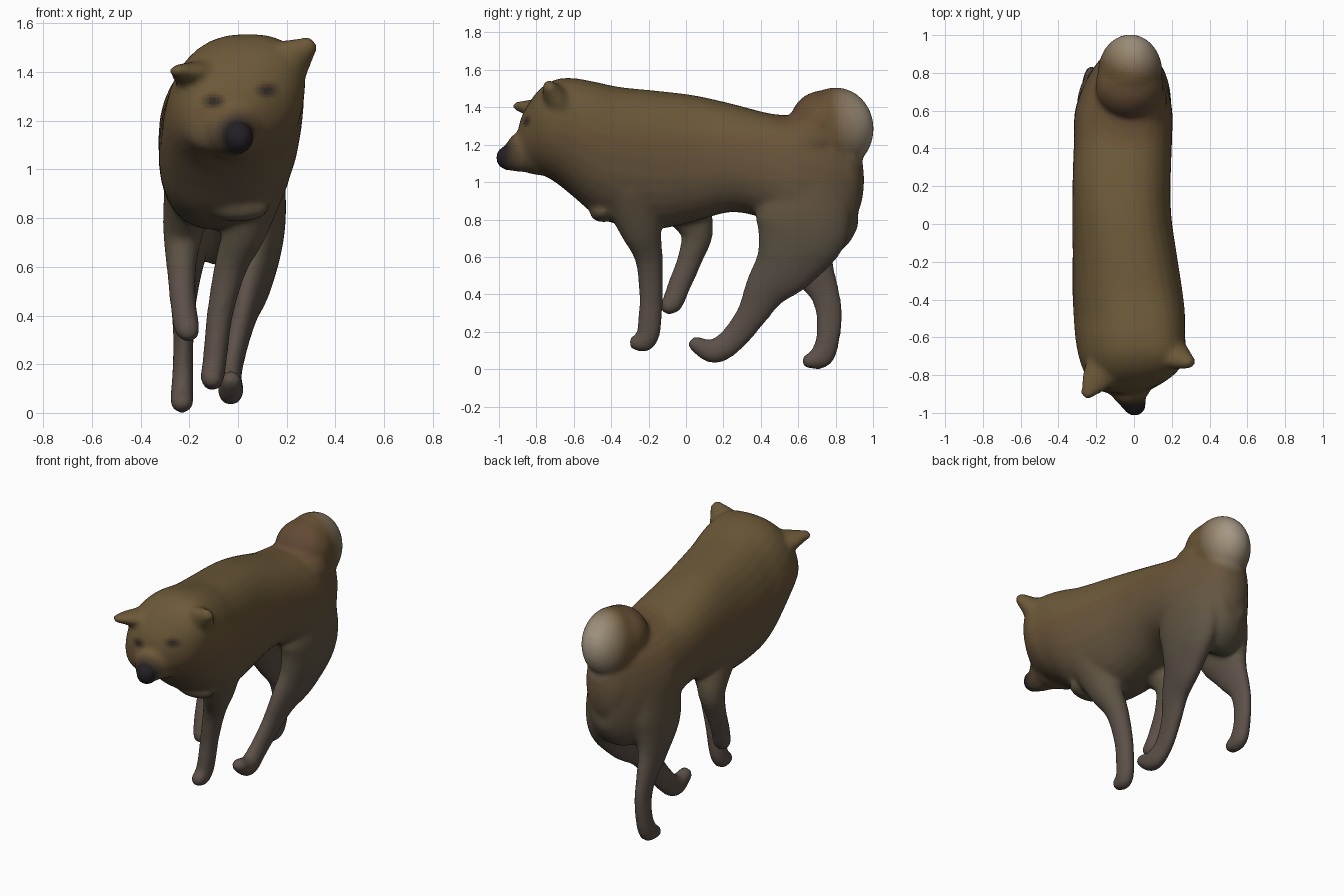
import bpy, bmesh, math
from mathutils import Vector, Matrix

if "Cube" in bpy.data.objects:
    bpy.data.objects.remove(bpy.data.objects["Cube"])

bm = bmesh.new()
SEG = 28


def skin_rings(rings):
    """Bridge rings of points into a closed solid."""
    vs = [[bm.verts.new(p) for p in r] for r in rings]
    faces = []
    for a, b in zip(vs, vs[1:]):
        for i in range(SEG):
            j = (i + 1) % SEG
            faces.append(bm.faces.new((a[i], a[j], b[j], b[i])))
    faces.append(bm.faces.new(vs[0][::-1]))
    faces.append(bm.faces.new(vs[-1]))
    bmesh.ops.recalc_face_normals(bm, faces=faces)


def spline(rows, n=5):
    """Catmull-Rom through rows of numbers."""
    rows = [Vector(r) for r in rows]
    p = [rows[0]] + rows + [rows[-1]]
    out = []
    for i in range(1, len(p) - 2):
        a, b, c, d = p[i - 1:i + 3]
        for k in range(n):
            t = k / n
            out.append(0.5 * (2 * b + (c - a) * t + (2 * a - 5 * b + 4 * c - d) * t * t
                              + (3 * b - a - 3 * c + d) * t ** 3))
    return out + [rows[-1]]


def limb(rows, grow=.004):
    """Tube along (x, y, z, side radius, depth radius) with a domed end."""
    pts = spline([(x, y, z, a + grow, b + grow) for x, y, z, a, b in rows])
    t = (pts[-1] - pts[-2]).to_3d().normalized()
    end = pts[-1]
    for a in (0.45, 0.9, 1.3):
        q = end.copy()
        q[0], q[1], q[2] = Vector(end[:3]) + t * end[4] * math.sin(a)
        q[3], q[4] = end[3] * math.cos(a), end[4] * math.cos(a)
        pts.append(q)
    rings = []
    for i, p in enumerate(pts):
        a, b = pts[max(i - 1, 0)], pts[min(i + 1, len(pts) - 1)]
        t = (Vector(b[:3]) - Vector(a[:3])).normalized()
        u = (Vector((1, 0, 0)) - t * t.x).normalized()
        v = t.cross(u)
        rings.append([Vector(p[:3]) + u * p[3] * math.cos(w) + v * p[4] * math.sin(w)
                      for w in (2 * math.pi * k / SEG for k in range(SEG))])
    skin_rings(rings)


def blob(c, r, tilt=0):
    m = Matrix.Translation(c) @ Matrix.Rotation(tilt, 4, 'X') @ Matrix.Diagonal((*r, 1))
    bmesh.ops.create_uvsphere(bm, u_segments=28, v_segments=16, radius=1, matrix=m)


# Torso, neck and head: y, centre x, bottom z, top z, half width, sideways lean
torso = [(-.895, -.05, 1.12, 1.30, .09, .1), (-.865, -.05, 1.08, 1.38, .16, .15),
         (-.79, -.02, 1.05, 1.49, .235, .2), (-.70, -.01, 1.0, 1.548, .275, .2),
         (-.60, -.02, .92, 1.556, .282, .18), (-.48, -.025, .82, 1.535, .287, .15),
         (-.35, -.035, .77, 1.508, .287, .1), (-.15, -.05, .75, 1.488, .274, .06),
         (.05, -.065, .79, 1.463, .262, .03), (.25, -.065, .84, 1.418, .26, 0),
         (.45, -.058, .79, 1.367, .26, 0), (.6, -.055, .68, 1.355, .258, 0),
         (.75, -.045, .60, 1.34, .215, 0), (.86, -.035, .66, 1.3, .155, 0),
         (.92, -.03, .76, 1.2, .09, 0)]
rings = []
for y, cx, lo, hi, rx, k in spline(torso, 4):
    ring = []
    for i in range(SEG):
        a = 2 * math.pi * i / SEG
        c, s = math.cos(a), math.sin(a)
        x = rx * math.copysign(abs(c) ** .8, c)
        z = (hi - lo) / 2 * math.copysign(abs(s) ** .88, s)
        ring.append((cx + x + k * z, y, (lo + hi) / 2 + z))
    rings.append(ring)
skin_rings(rings)
blob((.0, -.445, .84), (.13, .07, .055))  # breast tuft

# Muzzle, nose and ears
limb([(-.03, -.76, 1.175, .16, .14), (-.02, -.86, 1.16, .12, .115),
      (-.01, -.92, 1.138, .08, .085), (0, -.95, 1.13, .06, .065)])
blob((.005, -.962, 1.145), (.06, .042, .045))
limb([(-.14, -.74, 1.37, .11, .08), (-.205, -.83, 1.395, .075, .042), (-.25, -.90, 1.405, .032, .022)])
limb([(.14, -.66, 1.39, .12, .11), (.22, -.70, 1.455, .09, .065), (.285, -.73, 1.505, .042, .035)])

# Curled tail, its root and the fur hanging below it
blob((-.02, .80, 1.285), (.172, .205, .222))
blob((-.025, .73, 1.315), (.18, .175, .175))
blob((-.025, .65, 1.22), (.20, .20, .16))
blob((-.03, .83, 1.06), (.155, .12, .28), .1)

# Four legs in mid stride
limb([(.08, -.30, .98, .13, .17), (.03, -.245, .76, .09, .112), (-.03, -.2, .6, .064, .072),
      (-.075, -.187, .4, .05, .06), (-.095, -.197, .22, .046, .06), (-.105, -.22, .153, .046, .056),
      (-.105, -.26, .142, .042, .042)])
limb([(-.19, -.05, .95, .11, .16), (-.225, .055, .75, .08, .09), (-.232, .025, .6, .058, .064),
      (-.225, -.035, .45, .05, .058), (-.212, -.07, .36, .05, .054), (-.205, -.09, .34, .046, .046)])
limb([(.08, .62, .98, .11, .22), (.085, .62, .76, .105, .25), (.065, .54, .57, .08, .175),
      (.03, .43, .43, .055, .115), (-.005, .35, .29, .045, .08), (-.03, .25, .16, .042, .068),
      (-.03, .15, .095, .05, .062), (-.03, .055, .132, .042, .04)])
limb([(-.19, .60, .98, .10, .20), (-.205, .60, .76, .095, .21), (-.22, .66, .57, .065, .13),
      (-.225, .735, .42, .045, .08), (-.224, .765, .3, .038, .068), (-.226, .76, .17, .04, .06),
      (-.23, .725, .07, .044, .062), (-.23, .66, .043, .044, .038)])

me = bpy.data.meshes.new("dog")
bm.to_mesh(me)
bm.free()
dog = bpy.data.objects.new("dog", me)
bpy.context.collection.objects.link(dog)
bpy.context.view_layer.objects.active = dog
dog.select_set(True)

# Fuse the parts into one smooth skin
rm = dog.modifiers.new("fuse", 'REMESH')
rm.mode, rm.voxel_size = 'VOXEL', .014
sm = dog.modifiers.new("soften", 'SMOOTH')
sm.factor, sm.iterations = .5, 12
for name in ("fuse", "soften"):
    bpy.ops.object.modifier_apply(modifier=name)
me = dog.data
me.materials.clear()

# Coat colours: grey legs fading to a brown back, pale tail, dark nose and eyes
LEG, BACK = Vector((.105, .085, .063)), Vector((.15, .095, .038))
RUST, CREAM, DARK = Vector((.12, .065, .033)), Vector((.42, .35, .26)), Vector((.016, .014, .016))
palette = {}


def fade(d, inner, outer):
    return max(0, min(1, (outer - d) / (outer - inner)))


def shade(col):
    """Index of a material for this colour, made on first use."""
    key = tuple(round(math.sqrt(v) * 70) for v in col)
    if key not in palette:
        m = bpy.data.materials.new(f"fur_{len(palette)}")
        m.diffuse_color = (*((v / 70) ** 2 for v in key), 1)
        m.use_nodes = True
        m.node_tree.nodes["Principled BSDF"].inputs["Base Color"].default_value = m.diffuse_color
        me.materials.append(m)
        palette[key] = len(palette)
    return palette[key]


for f in me.polygons:
    c = f.center
    col = LEG.lerp(BACK, fade(-c.z, -1.3, -.55))
    col = col.lerp(RUST, fade((c - Vector((-.02, .66, 1.37))).length, .08, .26))
    streak = Vector((c.x - .01, (c.y - .95) * .9, (c.z - 1.33) * .75))
    col = col.lerp(CREAM, fade(streak.length, .05, .2))
    dark = fade((c - Vector((.005, -.99, 1.14))).length, .06, .13)
    if c.y < -.7:
        for ex, ez in ((-.1, 1.28), (.12, 1.325)):
            dark = max(dark, .85 * fade(math.hypot((c.x - ex) / 1.5, c.z - ez), .01, .04))
    f.material_index = shade(col.lerp(DARK, dark))
    f.use_smooth = True
